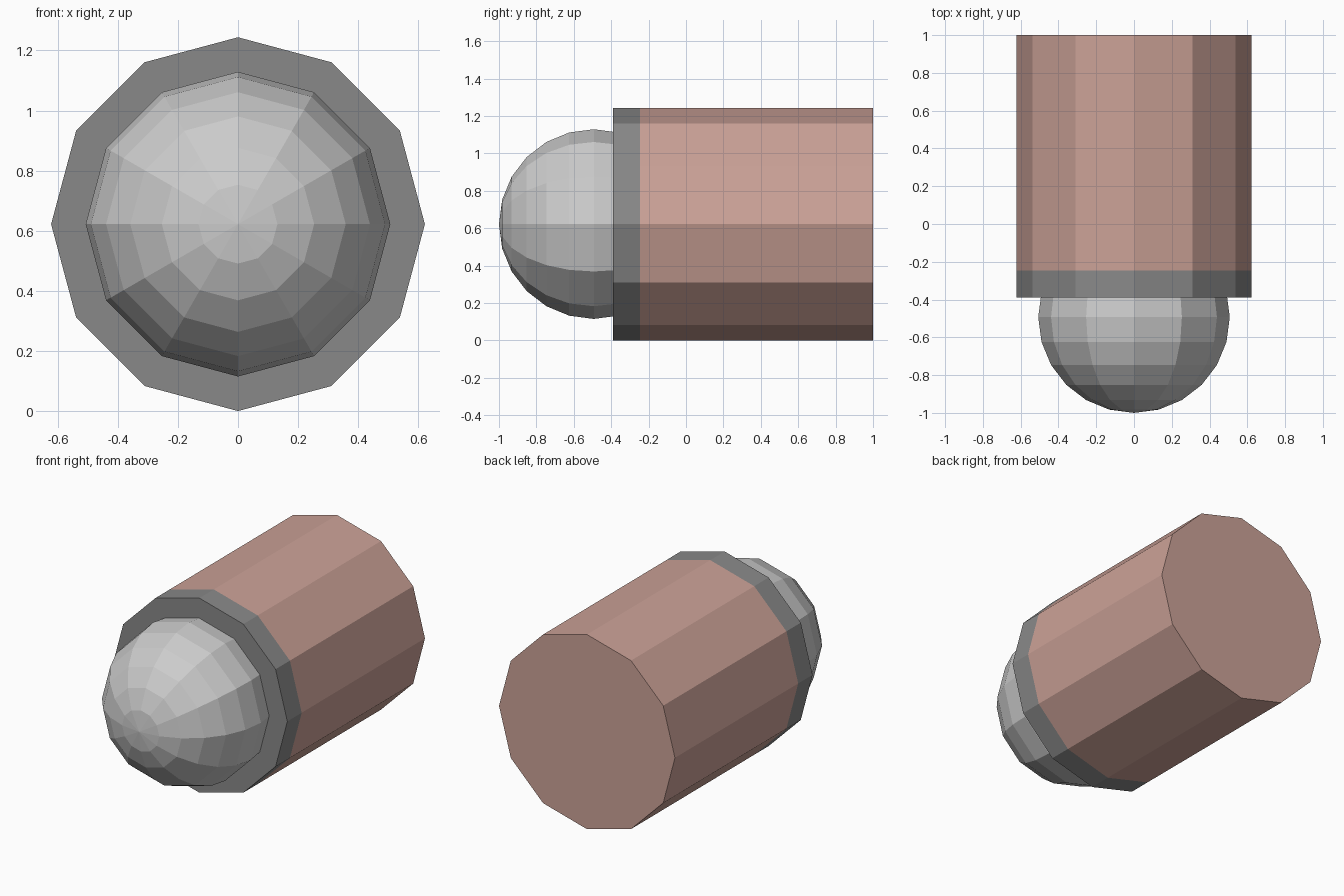
import bpy, bmesh, math
from mathutils import Matrix

if "Cube" in bpy.data.objects:
    bpy.data.objects.remove(bpy.data.objects["Cube"])

SIDES = 12


def material(name, rgb):
    mat = bpy.data.materials.new(name)
    mat.diffuse_color = (*rgb, 1)
    mat.use_nodes = True
    mat.node_tree.nodes["Principled BSDF"].inputs["Base Color"].default_value = mat.diffuse_color
    return mat


def add_object(name, bm, mats=()):
    bmesh.ops.recalc_face_normals(bm, faces=bm.faces)
    mesh = bpy.data.meshes.new(name)
    bm.to_mesh(mesh)
    bm.free()
    for mat in mats:
        mesh.materials.append(mat)
    obj = bpy.data.objects.new(name, mesh)
    bpy.context.collection.objects.link(obj)
    return obj


# Barrel: one closed tube along y, dark collar at the front, pink behind
R, CZ = 0.622, 0.622
bm = bmesh.new()
rings = []
for y in (-0.39, -0.245, 1.0):
    rings.append([bm.verts.new((R * math.cos(a), y, CZ + R * math.sin(a)))
                  for a in (2 * math.pi * i / SIDES for i in range(SIDES))])
for band in range(2):
    a, b = rings[band], rings[band + 1]
    for i in range(SIDES):
        j = (i + 1) % SIDES
        bm.faces.new((a[i], a[j], b[j], b[i])).material_index = band
bm.faces.new(rings[0]).material_index = 0
bm.faces.new(rings[2]).material_index = 1
add_object("barrel", bm, (material("collar_grey", (0.25, 0.25, 0.25)),
                          material("barrel_pink", (0.6, 0.36, 0.31))))

# Rounded tip: sphere with its pole pointing forward, half sunk in the barrel
bm = bmesh.new()
bmesh.ops.create_uvsphere(
    bm, u_segments=SIDES, v_segments=12, radius=0.507,
    matrix=Matrix.Translation((0, -0.493, CZ)) @ Matrix.Rotation(math.pi / 2, 4, 'X'))
add_object("round_tip", bm)
